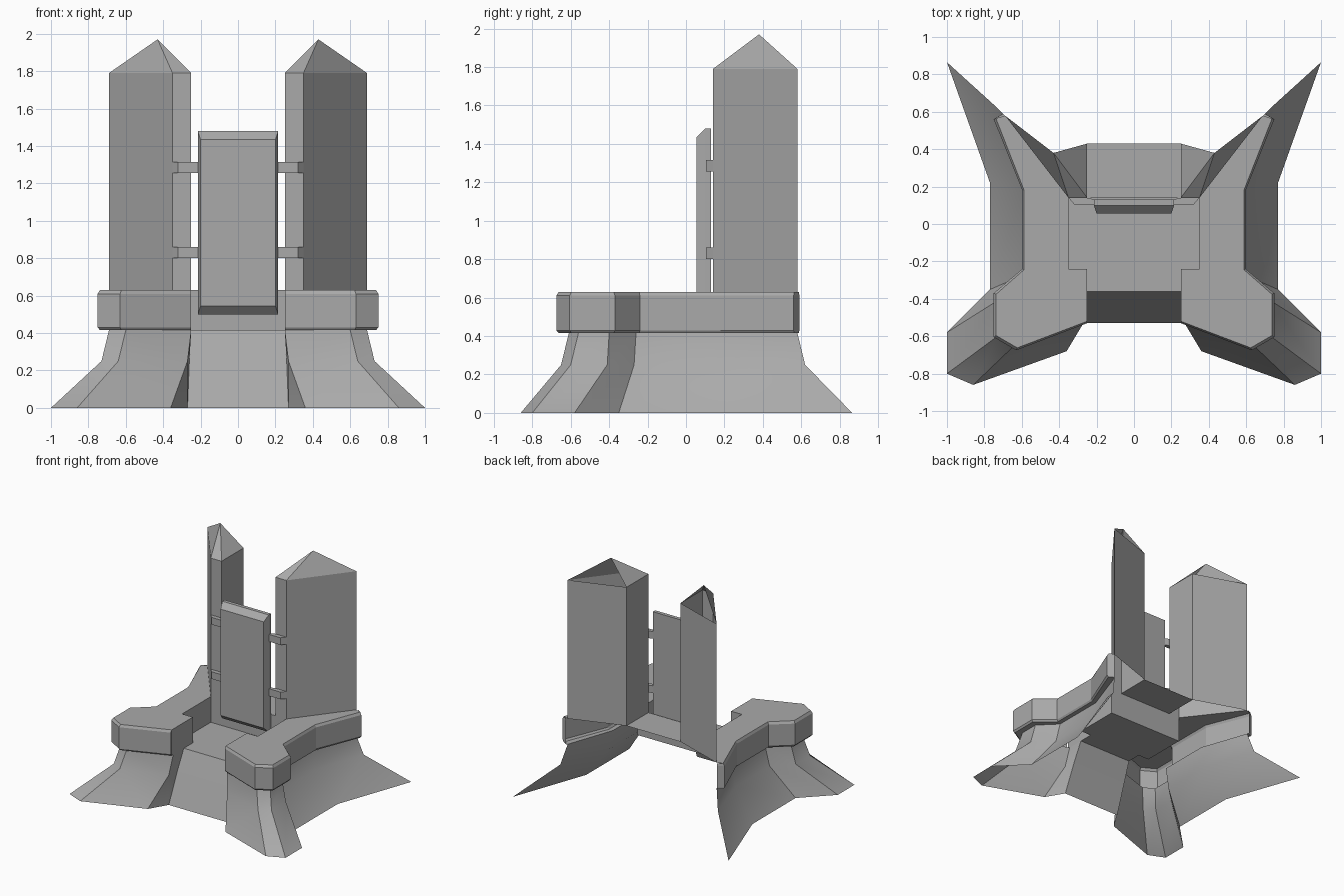
import bpy
import math
from mathutils import Vector

cube = bpy.data.objects.get("Cube")
if cube:
    bpy.data.objects.remove(cube, do_unlink=True)

stone = bpy.data.materials.new("stone_grey")
stone.use_nodes = True
GREY = (0.4, 0.4, 0.4, 1)
stone.diffuse_color = GREY
stone.node_tree.nodes["Principled BSDF"].inputs["Base Color"].default_value = GREY


def add_part(name, verts, faces, mirror=False, smooth=None):
    mesh = bpy.data.meshes.new(name)
    mesh.from_pydata(verts, [], faces)
    mesh.materials.append(stone)
    obj = bpy.data.objects.new(name, mesh)
    bpy.context.collection.objects.link(obj)
    if mirror:
        mod = obj.modifiers.new("Mirror", 'MIRROR')
        mod.use_mirror_merge = False
    if smooth:
        bpy.ops.object.select_all(action='DESELECT')
        obj.select_set(True)
        bpy.context.view_layer.objects.active = obj
        bpy.ops.object.shade_smooth_by_angle(angle=math.radians(smooth))
    return obj


def loft(rings, closed=False):
    """Join rings of equal length with quads."""
    n = len(rings[0])
    verts = [v for ring in rings for v in ring]
    faces = []
    for r in range(len(rings) - 1):
        for i in range(n if closed else n - 1):
            j = (i + 1) % n
            faces.append((r * n + i, r * n + j, (r + 1) * n + j, (r + 1) * n + i))
    return verts, faces


def at(points, z):
    return [(x, y, z) for x, y in points]


def blend(a, b, t):
    return [tuple(Vector(p).lerp(Vector(q), t)) for p, q in zip(a, b)]


FLOOR, DECK = 0.415, 0.63

# Flared skirt, open at the back
foot = [(.27, -.53), (.36, -.68), (.86, -.86), (1, -.8),
        (1, -.58), (.77, -.35), (.77, .22), (1, .865)]
knee = [(.26, -.43), (.27, -.53), (.64, -.65), (.73, -.6),
        (.73, -.41), (.585, -.27), (.585, .18), (.73, .62)]
neck = [(.25, -.36), (.25, -.5), (.6, -.61), (.69, -.56),
        (.69, -.4), (.55, -.26), (.55, .18), (.69, .58)]
verts, faces = loft([at(foot, 0), at(knee, .25), at(neck, FLOOR)])
add_part("skirt", verts, faces, mirror=True, smooth=40)

# Sloped front of the skirt between the legs
front = [[(-x, y, z), (x, y, z)] for x, y, z in
         [(.27, -.53, 0), (.26, -.43, .25), (.25, -.36, FLOOR)]]
add_part("skirt_front", *loft(front))

# Parapet: chamfered outer band
rim = [(.25, -.53), (.63, -.675), (.75, -.605), (.75, -.37),
       (.597, -.24), (.597, .18), (.75, .56), (.7, .59)]
neck_rim = neck[1:] + [neck[-1]]
lip = blend(rim, neck_rim, .2)
lip[0] = (.25, -.52)
band = [at(neck_rim, FLOOR), at(lip, FLOOR), at(rim, .43), at(rim, .61), at(lip, DECK)]
add_part("parapet_band", *loft(band), mirror=True)

# Parapet top and its inner walls
inner = [(.35, .14), (.35, -.24), (.25, -.24), lip[0]]
top = lip[:-1] + [(.69, .58)] + inner[:-1]
add_part("parapet_top", at(top, DECK), [tuple(range(len(top)))], mirror=True)
add_part("parapet_inner_wall", *loft([at(inner, FLOOR), at(inner, DECK)]), mirror=True)

# Floor, riser and raised rear deck
floor = [(-.25, -.36), (.25, -.36), (.25, -.24), (.35, -.24),
         (.35, .14), (-.35, .14), (-.35, -.24), (-.25, -.24)]
add_part("floor", at(floor, FLOOR), [tuple(range(len(floor)))])
riser = [(-.35, .14), (.35, .14)]
add_part("riser", *loft([at(riser, FLOOR), at(riser, DECK)]))
deck = [(-.25, .14), (.25, .14), (.25, .43), (-.25, .43)]
add_part("rear_deck", at(deck, DECK), [(0, 1, 2, 3)])

# Towers with pointed tops, left open on the rear slope
plan = [(.25, .14), (.35, .14), (.69, .58), (.25, .43)]
verts, faces = loft([at(plan, DECK), at(plan, 1.79)], closed=True)
verts.append((.43, .38, 1.97))
faces += [(4, 5, 8), (5, 6, 8), (7, 4, 8)]
add_part("tower", verts, faces, mirror=True)


# Standing panel with a bevelled front
def upright(x, low, high, y):
    return [(-x, y, low), (x, y, low), (x, y, high), (-x, y, high)]


verts, faces = loft([upright(.215, .5, 1.48, .13), upright(.215, .5, 1.48, .1),
                     upright(.2, .545, 1.435, .055)], closed=True)
faces += [(3, 2, 1, 0), (8, 9, 10, 11)]
add_part("panel", verts, faces)

# Brackets joining panel and towers
arm = [(.2, .105), (.32, .105), (.35, .14), (.24, .14), (.2, .125)]
for label, z in (("lower", .8), ("upper", 1.255)):
    verts, faces = loft([at(arm, z), at(arm, z + .06)], closed=True)
    faces += [(4, 3, 2, 1, 0), (5, 6, 7, 8, 9)]
    add_part(label + "_bracket", verts, faces, mirror=True)
